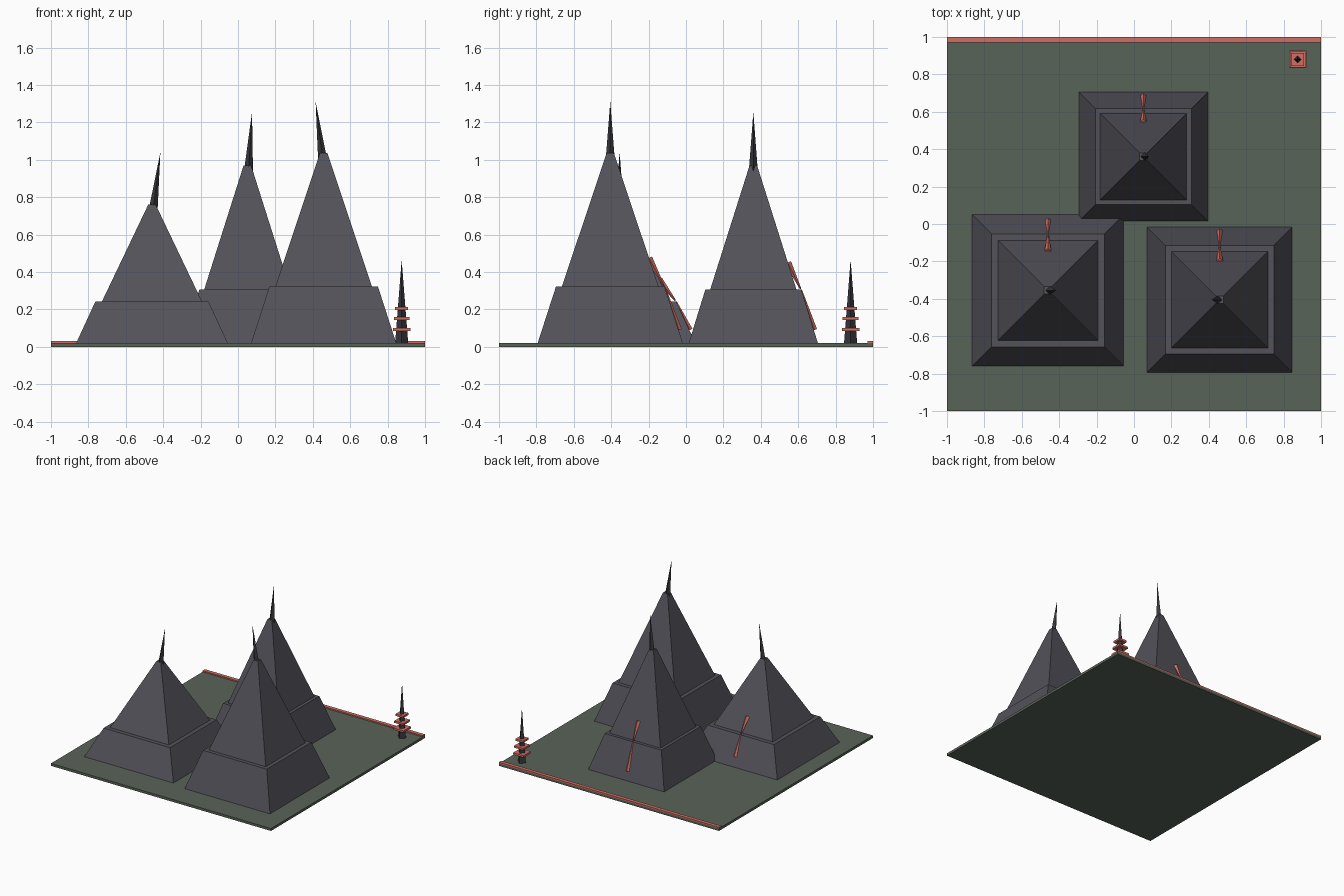
import bpy
import math
from mathutils import Vector

if "Cube" in bpy.data.objects:
    bpy.data.objects.remove(bpy.data.objects["Cube"])


def material(name, rgb):
    # sRGB 0-255 to linear
    lin = [((c / 255 + 0.055) / 1.055) ** 2.4 for c in rgb]
    m = bpy.data.materials.new(name)
    m.diffuse_color = (*lin, 1)
    m.use_nodes = True
    m.node_tree.nodes["Principled BSDF"].inputs["Base Color"].default_value = m.diffuse_color
    return m


ROCK = material("slate rock", (83, 82, 90))
DARK = material("dark spire", (56, 55, 60))
MOSS = material("moss green", (89, 99, 88))
CORAL = material("coral", (208, 112, 100))


def finish(name, mat):
    ob = bpy.context.object
    ob.name = name
    ob.data.materials.append(mat)
    return ob


def box(name, mat, center, size):
    bpy.ops.mesh.primitive_cube_add(size=1, location=center)
    ob = finish(name, mat)
    ob.scale = size


def tier(name, mat, x, y, z0, z1, h0, h1):
    """Square frustum given by half widths at bottom and top."""
    r2 = math.sqrt(2)
    bpy.ops.mesh.primitive_cone_add(vertices=4, radius1=h0 * r2, radius2=h1 * r2,
                                    depth=z1 - z0, location=(x, y, (z0 + z1) / 2),
                                    rotation=(0, 0, math.pi / 4))
    finish(name, mat)


def spike(name, mat, base, tip, r0, r1=0.0):
    """Four sided cone between two points; apex sheared so the base stays level."""
    bpy.ops.mesh.primitive_cone_add(vertices=4, radius1=r0, radius2=r1, depth=1)
    ob = finish(name, mat)
    b, t = Vector(base), Vector(tip)
    for v in ob.data.vertices:
        f = v.co.z + 0.5
        v.co = b.lerp(t, f) + Vector((v.co.x, v.co.y, 0))


def streak(name, start, end, r0, r1):
    """Four sided tapered shard aimed along a slope."""
    a, b = Vector(start), Vector(end)
    bpy.ops.mesh.primitive_cone_add(vertices=4, radius1=r0, radius2=r1,
                                    depth=(b - a).length, location=(a + b) / 2)
    ob = finish(name, CORAL)
    ob.rotation_euler = (b - a).to_track_quat('Z', 'Y').to_euler()


# ground slab and back edge strip
box("ground_slab", MOSS, (0, 0, 0.01), (2, 2, 0.02))
box("back_edge_strip", CORAL, (0, 0.985, 0.024), (2, 0.03, 0.012))

# peaks: x, y, base half, ledge half, upper half, ledge z, summit z, tip x, tip z, streak top z
peaks = {
    "left": (-0.46, -0.355, 0.405, 0.302, 0.267, 0.243, 0.76, -0.415, 1.04, 0.36),
    "back": (0.05, 0.36, 0.345, 0.257, 0.231, 0.305, 0.97, 0.075, 1.255, 0.45),
    "right": (0.458, -0.405, 0.388, 0.29, 0.258, 0.323, 1.035, 0.415, 1.31, 0.475),
}
for key, (x, y, hb, hl, hu, zl, zs, tx, tz, zt) in peaks.items():
    tier(key + "_peak_base", ROCK, x, y, 0.02, zl, hb, hl)
    tier(key + "_peak_upper", ROCK, x, y, zl, zs, hu, 0.02)
    lean = 0.006 if tx > x else -0.006
    spike(key + "_peak_spire", DARK, (x + lean, y, zs - 0.03), (tx, y, tz), 0.024)
    # coral streaks down the back face
    yb = y + hb + (hl - hb) * (0.09 - 0.02) / (zl - 0.02)
    yt = y + hu + (0.02 - hu) * (zt - zl) / (zs - zl)
    ledge = (x, y + hl, zl)
    streak(key + "_lower_streak", (x, yb + 0.003, 0.09), ledge, 0.015, 0.003)
    streak(key + "_upper_streak", (x, yt, zt), (x, y + hl - 0.004, zl + 0.004), 0.018, 0.004)

# small ringed beacon in the back corner
spike("beacon_spire", DARK, (0.875, 0.88, 0.02), (0.875, 0.88, 0.465), 0.035)
for i, (z, h) in enumerate([(0.093, 0.047), (0.15, 0.042), (0.206, 0.035)]):
    box(f"beacon_ring_{i + 1}", CORAL, (0.875, 0.88, z), (2 * h, 2 * h, 0.016))
